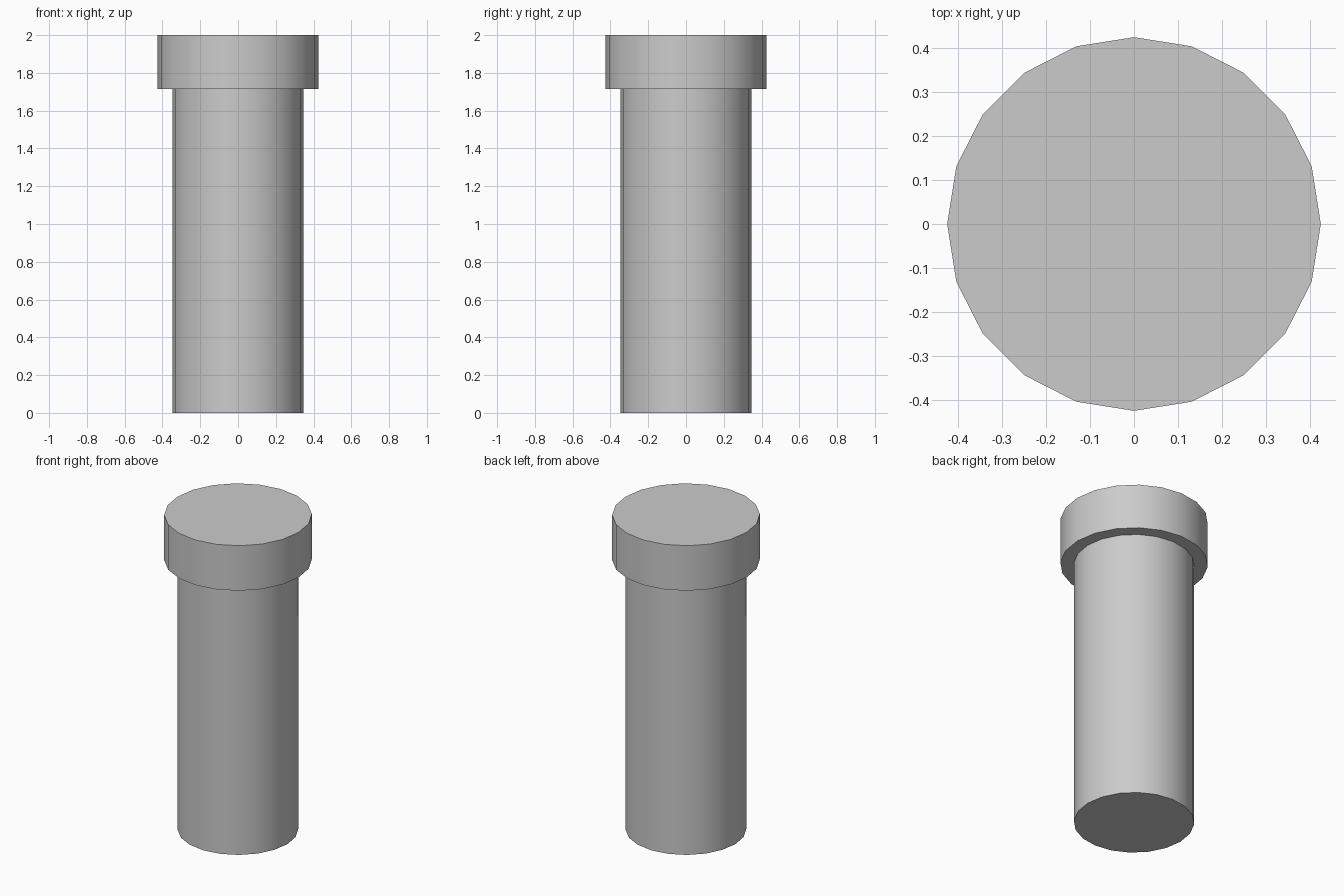
import bpy
import bmesh
from math import cos, sin, tau, radians

if "Cube" in bpy.data.objects:
    bpy.data.objects.remove(bpy.data.objects["Cube"])

SIDES = 20
SHAFT_R, HEAD_R = 0.347, 0.425
SHOULDER_Z, TOP_Z = 1.714, 2.0

# Half profile (radius, height) from the foot to the top of the head
profile = [(SHAFT_R, 0), (SHAFT_R, SHOULDER_Z), (HEAD_R, SHOULDER_Z), (HEAD_R, TOP_Z)]

# One closed skin: rings joined by quads, capped at both ends
bm = bmesh.new()
rings = [[bm.verts.new((r * cos(tau * i / SIDES), r * sin(tau * i / SIDES), z))
          for i in range(SIDES)] for r, z in profile]
for low, high in zip(rings, rings[1:]):
    for i in range(SIDES):
        j = (i + 1) % SIDES
        bm.faces.new((low[i], low[j], high[j], high[i]))
bm.faces.new(rings[0][::-1])
bm.faces.new(rings[-1])

mesh = bpy.data.meshes.new("headed_pin")
bm.to_mesh(mesh)
bm.free()
pin = bpy.data.objects.new("headed_pin", mesh)
bpy.context.collection.objects.link(pin)

# Smooth round walls, crisp rims
bpy.context.view_layer.objects.active = pin
pin.select_set(True)
bpy.ops.object.shade_smooth_by_angle(angle=radians(30))
